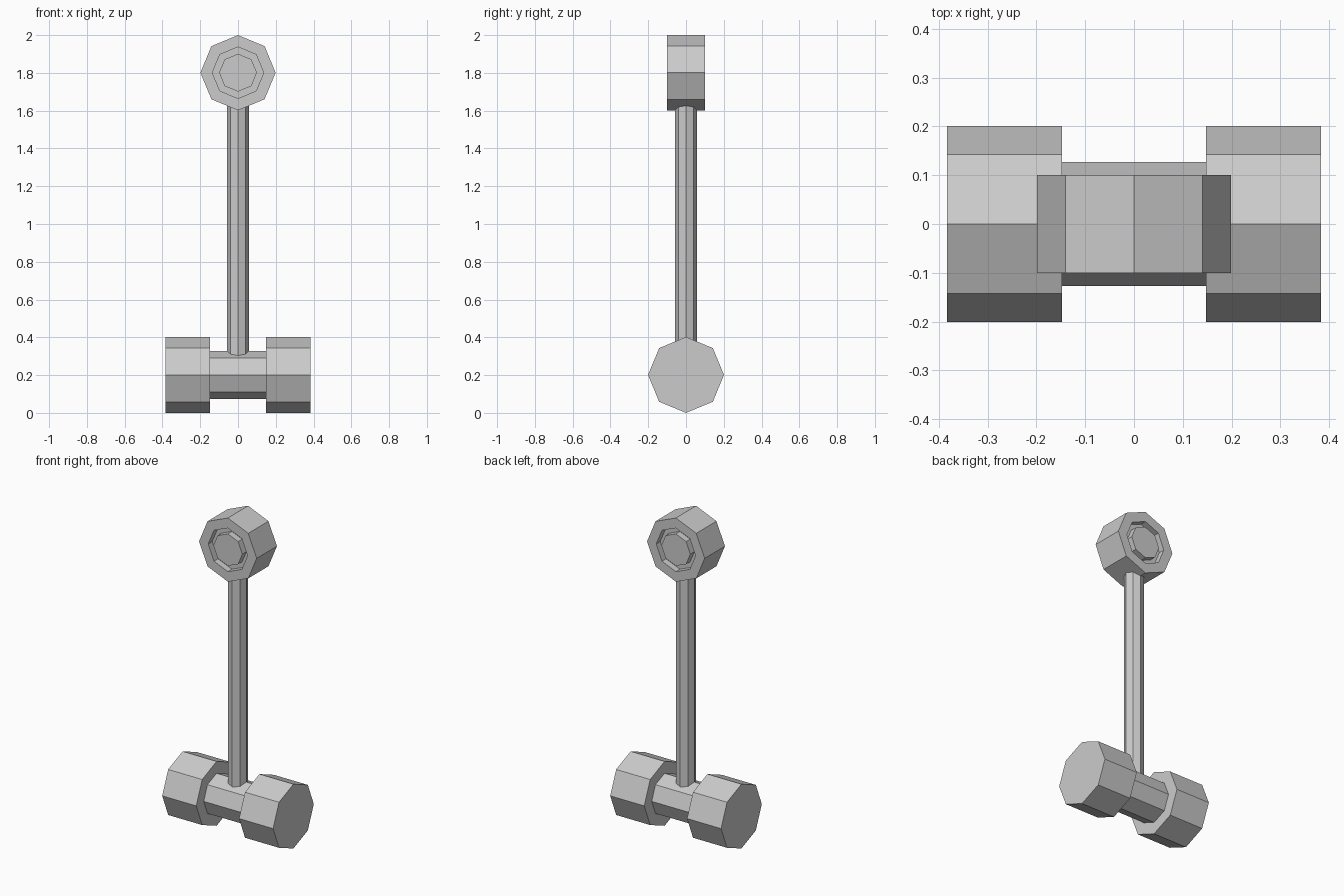
import bpy, bmesh, math
from mathutils import Matrix

if "Cube" in bpy.data.objects:
    bpy.data.objects.remove(bpy.data.objects["Cube"])

grey = bpy.data.materials.new("plain_grey")
grey.diffuse_color = (0.6, 0.6, 0.6, 1)
grey.use_nodes = True
grey.node_tree.nodes["Principled BSDF"].inputs["Base Color"].default_value = grey.diffuse_color

TO_X = Matrix.Rotation(math.pi / 2, 4, 'Y')
TO_Y = Matrix.Rotation(math.pi / 2, 4, 'X')
UPRIGHT = Matrix.Identity(4)


def lathe(name, profile, centre, turn):
    """Eight-sided solid from (radius, height) rings, capped at both ends."""
    bm = bmesh.new()
    rings = [[bm.verts.new((r * math.cos(i * math.pi / 4), r * math.sin(i * math.pi / 4), h))
              for i in range(8)] for r, h in profile]
    for a, b in zip(rings, rings[1:]):
        for i in range(8):
            j = (i + 1) % 8
            bm.faces.new((a[i], a[j], b[j], b[i]))
    bm.faces.new(rings[0][::-1])
    bm.faces.new(rings[-1])
    bmesh.ops.recalc_face_normals(bm, faces=bm.faces[:])
    bm.transform(Matrix.Translation(centre) @ turn)
    mesh = bpy.data.meshes.new(name)
    bm.to_mesh(mesh)
    bm.free()
    mesh.materials.append(grey)
    obj = bpy.data.objects.new(name, mesh)
    bpy.context.collection.objects.link(obj)
    return obj


# Hammer head: two heavy ends joined by a narrower core
HEAD_Z, INNER, OUTER = 0.201, 0.148, 0.383
half, mid = (OUTER - INNER) / 2, (OUTER + INNER) / 2
for side, name in ((-1, "left_head"), (1, "right_head")):
    lathe(name, [(0.201, -half), (0.201, half)], (side * mid, 0, HEAD_Z), TO_X)
lathe("head_core", [(0.127, -INNER), (0.127, INNER)], (0, 0, HEAD_Z), TO_X)

# Handle shaft, sunk into the core and the pommel
lathe("handle", [(0.058, 0.25), (0.058, 1.66)], (0, 0, 0), UPRIGHT)

# Pommel with a ring groove cut into both faces
D, FLOOR = 0.1, 0.06
front = [(0.1, D), (0.1, FLOOR), (0.136, FLOOR), (0.136, D), (0.199, D)]
profile = front + [(r, -h) for r, h in reversed(front)]
lathe("pommel", profile, (0, 0, 1.801), TO_Y)
